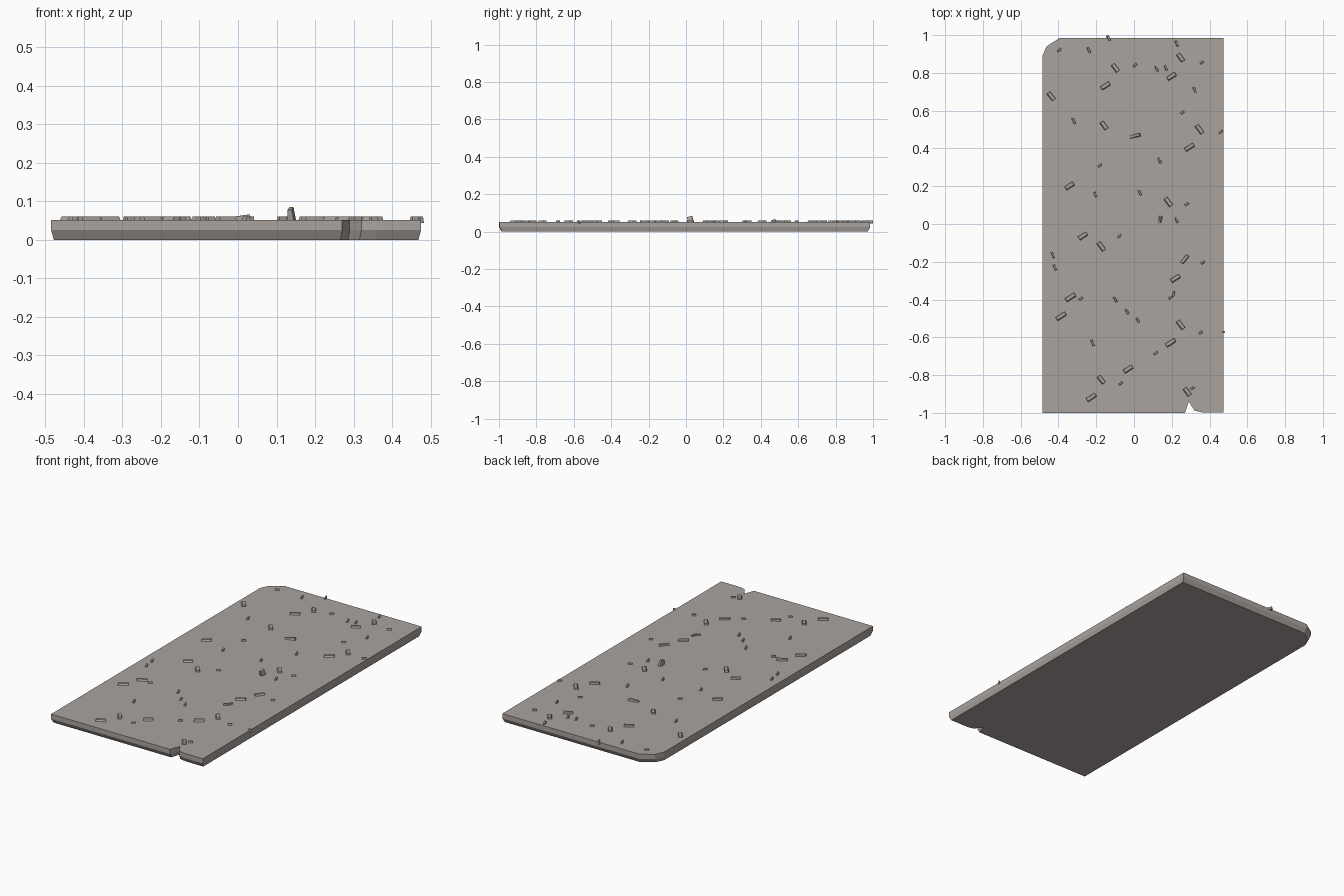
import bpy, bmesh, math, random
from mathutils import Matrix, Vector

if "Cube" in bpy.data.objects:
    bpy.data.objects.remove(bpy.data.objects["Cube"])

random.seed(4)
TOP = 0.052

stone = bpy.data.materials.new("stone")
stone.diffuse_color = (0.41, 0.37, 0.35, 1)
stone.use_nodes = True
stone.node_tree.nodes["Principled BSDF"].inputs["Base Color"].default_value = stone.diffuse_color


def add_object(name, bm):
    bmesh.ops.recalc_face_normals(bm, faces=bm.faces)
    me = bpy.data.meshes.new(name)
    bm.to_mesh(me)
    bm.free()
    ob = bpy.data.objects.new(name, me)
    me.materials.append(stone)
    bpy.context.collection.objects.link(ob)
    return ob


# Slab: outline with broken corner and front notch, undercut bottom edge
outline = [(-0.485, -1.0), (0.27, -1.0), (0.29, -0.94), (0.32, -0.988),
           (0.36, -0.997), (0.475, -0.997), (0.475, 0.985), (-0.394, 0.985),
           (-0.463, 0.94), (-0.485, 0.89)]
bm = bmesh.new()
rings = []
for z, sx, sy in ((0, 0.986, 0.986), (0.025, 1, 1), (TOP, 1, 1)):
    rings.append([bm.verts.new((x * sx, y * sy, z)) for x, y in outline])
n = len(outline)
for a, b in zip(rings, rings[1:]):
    for i in range(n):
        bm.faces.new((a[i], a[(i + 1) % n], b[(i + 1) % n], b[i]))
bm.faces.new(rings[0][::-1])
bm.faces.new(rings[-1])
add_object("slab", bm)


# Chip: small six-sided block, top narrower and sheared to one side
def add_chip(bm, x, y, angle, length, width, height, tilt=0.0, z=TOP):
    vs = bmesh.ops.create_cube(bm, size=1)["verts"]
    for v in vs:
        if v.co.z > 0:
            v.co.x *= 0.9
            v.co.y = v.co.y * 0.55 + 0.12
    m = (Matrix.Translation((x, y, z)) @ Matrix.Rotation(math.radians(angle), 4, 'Z')
         @ Matrix.Rotation(math.radians(tilt), 4, 'Y')
         @ Matrix.Diagonal((length, width, height, 1)))
    bmesh.ops.transform(bm, matrix=m, verts=vs)


large_rising = [(-.15, .73), (.20, .78), (.295, .405), (-.34, .20), (-.27, -.065),
                (.22, -.29), (-.335, -.39), (-.385, -.49), (.195, -.63),
                (-.03, -.77), (-.225, -.92)]
large_falling = [(-.44, .675), (-.10, .825), (.245, .88), (-.16, .52), (.345, .50),
                 (.18, .115), (-.175, -.12), (.245, -.535), (-.175, -.825), (.28, -.89)]
small_falling = [(-.135, .983), (-.24, .92), (.225, .955), (.12, .82), (.168, .825),
                 (.32, .71), (-.32, .545), (.135, .335), (.03, .165), (-.205, .155),
                 (.225, .02), (-.43, -.165), (-.42, -.23), (-.037, -.465),
                 (.02, -.51), (-.22, -.63), (-.10, -.40)]
small_rising = [(-.395, .92), (.005, .84), (.36, .855), (.257, .59), (-.18, .31),
                (.28, .105), (-.077, -.065), (.365, -.205), (-.28, -.395), (.193, -.39),
                (.353, -.575), (.115, -.685), (-.07, -.845), (.31, -.87), (.46, .487)]

# Loose chips scattered over the top
for name, spots, angle, length, width, height in (
        ("large_chips_rising", large_rising, 33, 0.057, 0.03, 0.018),
        ("large_chips_falling", large_falling, -53, 0.052, 0.03, 0.018),
        ("small_chips_falling", small_falling, -65, 0.032, 0.015, 0.016),
        ("small_chips_rising", small_rising, 35, 0.024, 0.015, 0.016)):
    bm = bmesh.new()
    for x, y in spots:
        k = random.uniform(0.92, 1.08)
        add_chip(bm, x, y, angle, length * k, width, height)
    add_object(name, bm)

# Odd chips: tilted shard, upright stub, steep flakes and one on the right edge
bm = bmesh.new()
add_chip(bm, 0.005, 0.465, 15, 0.06, 0.022, 0.02, tilt=-8)
add_chip(bm, 0.14, 0.025, 80, 0.03, 0.02, 0.05, tilt=-15, z=0.057)
add_chip(bm, 0.27, -0.187, 52, 0.055, 0.025, 0.018)
add_chip(bm, 0.21, -0.37, 75, 0.03, 0.015, 0.016)
add_chip(bm, 0.475, -0.572, 35, 0.012, 0.01, 0.018)
add_object("odd_chips", bm)
